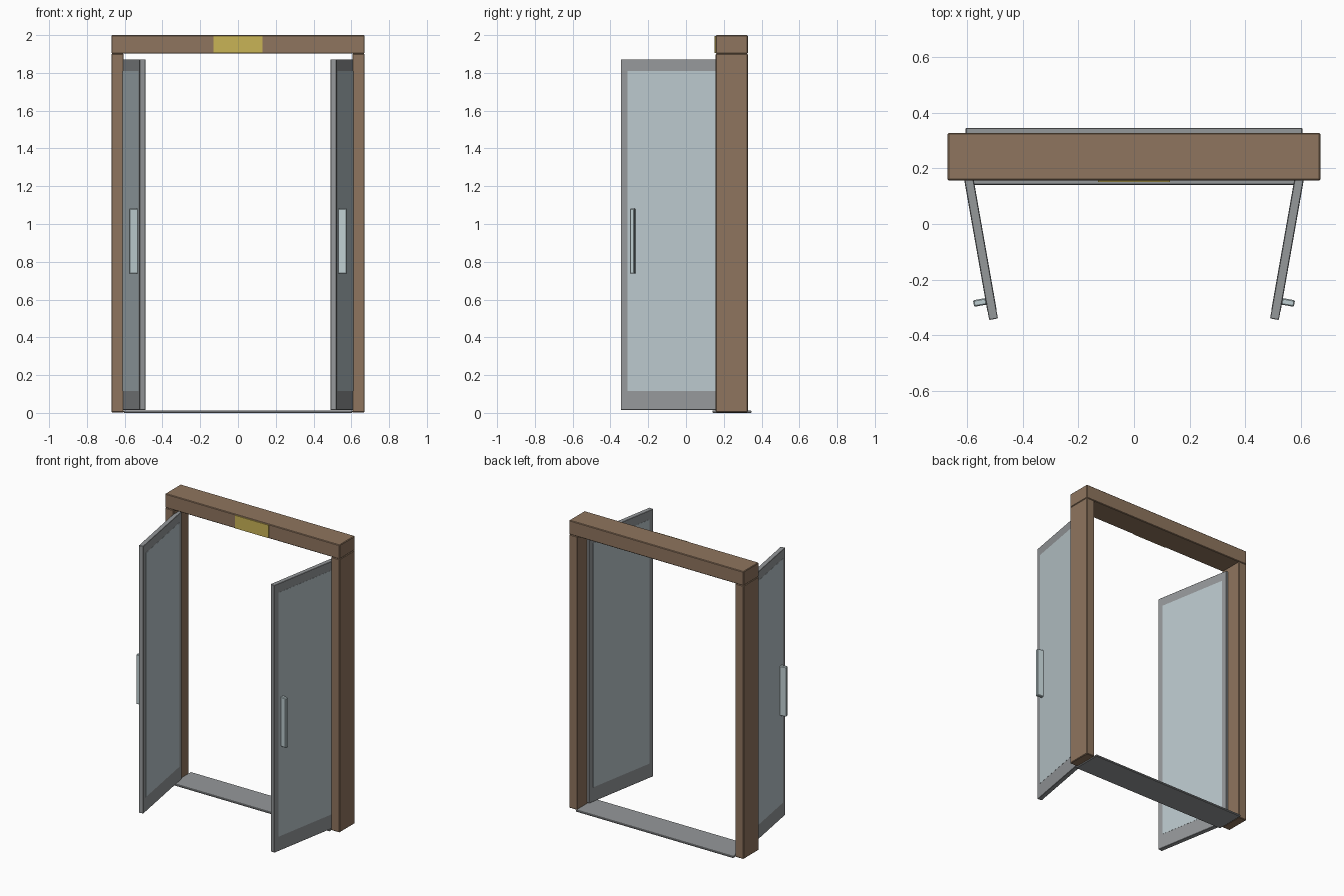
import bpy
import math
from mathutils import Matrix, Vector

if "Cube" in bpy.data.objects:
    bpy.data.objects.remove(bpy.data.objects["Cube"])


def material(name, rgb):
    """Flat colour from 0-255 sRGB values."""
    m = bpy.data.materials.new(name)
    lin = [((c / 255 + 0.055) / 1.055) ** 2.4 for c in rgb]
    m.diffuse_color = (*lin, 1)
    m.use_nodes = True
    m.node_tree.nodes["Principled BSDF"].inputs["Base Color"].default_value = m.diffuse_color
    return m


WOOD = material("brown wood", (143, 117, 94))
METAL = material("grey metal", (149, 152, 154))
GLASS = material("pale glass", (186, 199, 204))
GRIP = material("pale steel", (190, 206, 209))
BRASS = material("brass yellow", (201, 179, 86))


def box(name, lo, hi, mat, bevel=0.0, frame=Matrix.Identity(4)):
    """Box between two corners, placed in a local frame."""
    lo, hi = Vector(lo), Vector(hi)
    bpy.ops.mesh.primitive_cube_add(size=1)
    ob = bpy.context.object
    ob.name = name
    ob.data.transform(Matrix.Translation((lo + hi) / 2) @ Matrix.Diagonal((*(hi - lo), 1)))
    ob.matrix_world = frame
    ob.data.materials.append(mat)
    if bevel:
        mod = ob.modifiers.new("soft edges", 'BEVEL')
        mod.width = bevel
        mod.segments = 1
    return ob


Y0, Y1 = 0.157, 0.327          # depth of the timber surround

# Surround: lintel, brass plate and threshold
box("lintel", (-0.67, Y0, 1.902), (0.67, Y1, 2.0), WOOD, 0.004)
box("lintel_plate", (-0.13, Y0 - 0.006, 1.906), (0.13, Y0 + 0.001, 1.996), BRASS)
box("threshold", (-0.605, 0.14, 0.0), (0.605, 0.346, 0.013), METAL, 0.003)

LENGTH, HALF, STILE = 0.57, 0.016, 0.035
for label, s in (("left", -1), ("right", 1)):
    # Post
    xs = sorted((s * 0.67, s * 0.606))
    box(label + "_post", (xs[0], Y0, 0.003), (xs[1], Y1, 1.902), WOOD, 0.004)

    # Door frame of reference: local -y runs from hinge to free edge
    hinge = (Matrix.Translation((s * 0.604, 0.219, 0))
             @ Matrix.Rotation(math.radians(-s * 10), 4, 'Z'))
    box(label + "_door", (-HALF, -LENGTH, 0.015), (HALF, 0, 1.872), METAL, 0.002, hinge)

    # Glass seen on both faces of the door
    for face, d in (("inner", -s), ("outer", s)):
        gx = sorted((d * (HALF - 0.003), d * (HALF + 0.001)))
        box(f"{label}_glass_{face}", (gx[0], -LENGTH + STILE, 0.115),
            (gx[1], -STILE, 1.81), GLASS, 0, hinge)

    # Pull handle on the outer face
    hx = sorted((s * (HALF - 0.002), s * (HALF + 0.045)))
    box(label + "_handle", (hx[0], -0.514, 0.737), (hx[1], -0.490, 1.082), GRIP, 0.004, hinge)
